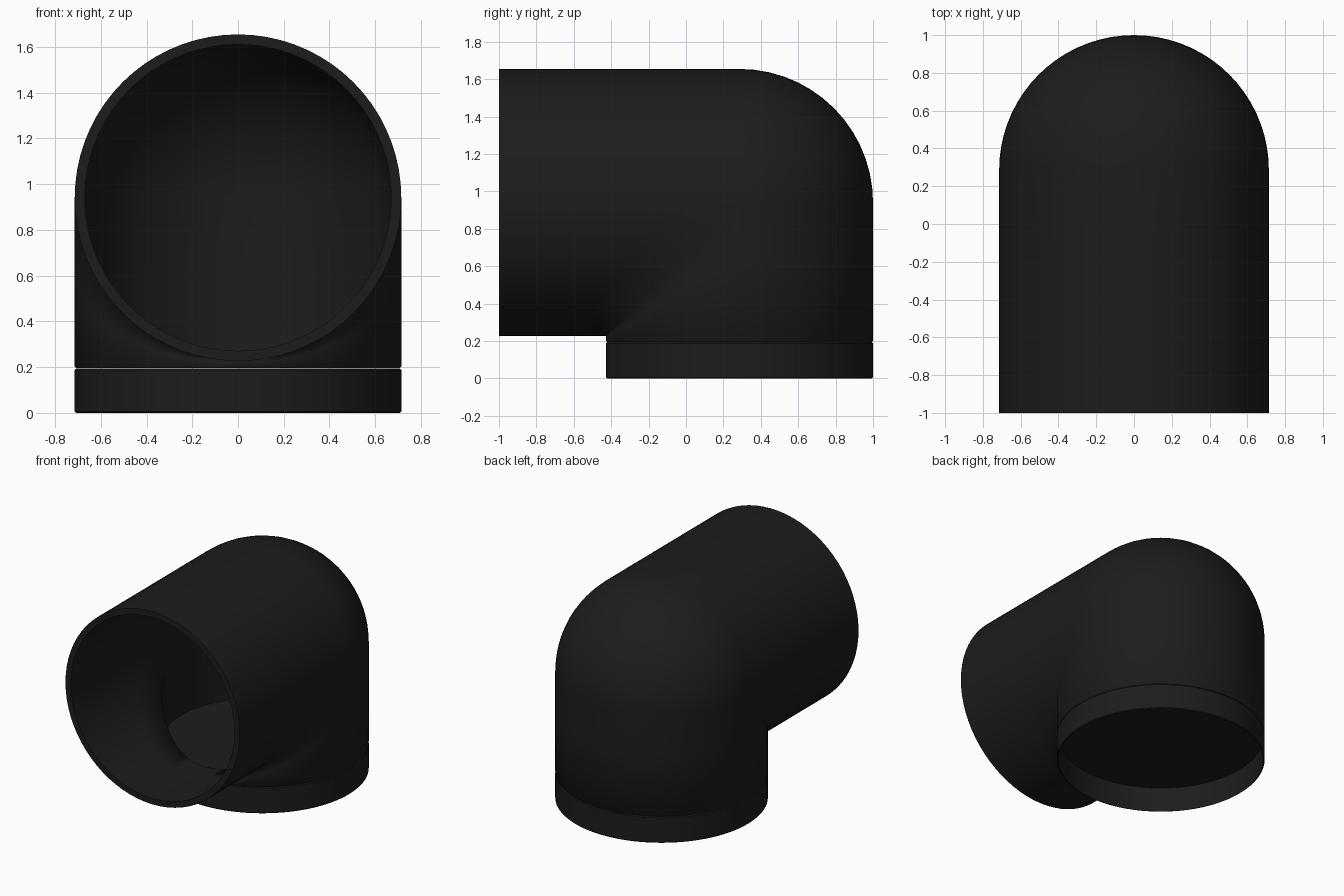
import bpy, bmesh
from math import sin, cos, pi, radians

if "Cube" in bpy.data.objects:
    bpy.data.objects.remove(bpy.data.objects["Cube"])

R, BORE = 0.714, 0.67      # outer and inner pipe radius
YC, ZC = 0.286, 0.941      # elbow centre
SEG, FAN = 72, 14

mat = bpy.data.materials.new("black_plastic")
mat.diffuse_color = (0.012, 0.012, 0.012, 1)
mat.use_nodes = True
mat.node_tree.nodes["Principled BSDF"].inputs["Base Color"].default_value = mat.diffuse_color


def ring(f):
    return [f(2 * pi * i / SEG) for i in range(SEG)]


def lerp(a, b, k):
    return [tuple(p + (q - p) * k for p, q in zip(u, v)) for u, v in zip(a, b)]


def elbow_rings(r, floor, lip):
    """Rings from the front mouth, round the elbow, down to the floor."""
    mouth = ring(lambda t: (r * cos(t), -1, ZC + r * sin(t)))
    fan = []
    for k in range(FAN + 1):
        a = pi / 2 * k / FAN

        def point(t):
            s = r * sin(t)
            if s >= 0:   # spherical back of the elbow
                return (r * cos(t), YC + s * sin(a), ZC + s * cos(a))
            return (r * cos(t), YC + s, ZC + s)   # mitred inside corner
        fan.append(ring(point))
    base = ring(lambda t: (r * cos(t), YC + r * sin(t), floor + lip))
    out = [mouth, lerp(mouth, fan[0], 0.7)] + fan + [lerp(fan[-1], base, 0.4), base]
    if lip:   # small chamfer above the collar groove
        q = r - lip
        out.append(ring(lambda t: (q * cos(t), YC + q * sin(t), floor)))
    return out


def skin(name, rings, cap_ends, angle):
    bm = bmesh.new()
    rows = [[bm.verts.new(p) for p in rg] for rg in rings]
    for a, b in zip(rows, rows[1:]):
        for i in range(SEG):
            j = (i + 1) % SEG
            bm.faces.new((a[i], a[j], b[j], b[i]))
    if cap_ends:
        bm.faces.new(rows[0])
        bm.faces.new(rows[-1])
    bmesh.ops.remove_doubles(bm, verts=bm.verts, dist=1e-5)
    bmesh.ops.recalc_face_normals(bm, faces=bm.faces)
    me = bpy.data.meshes.new(name)
    bm.to_mesh(me)
    bm.free()
    me.materials.append(mat)
    ob = bpy.data.objects.new(name, me)
    bpy.context.collection.objects.link(ob)
    bpy.ops.object.select_all(action='DESELECT')
    ob.select_set(True)
    bpy.context.view_layer.objects.active = ob
    bpy.ops.object.shade_smooth_by_angle(angle=radians(angle))
    return ob


# Hollow elbow: outer skin up to the mouth, then the bore back down to its floor
outer = elbow_rings(R, 0.196, 0.006)
inner = elbow_rings(BORE, 0.215, 0)
skin("elbow_pipe", outer[::-1] + inner, True, 85)

# Base collar: thin wall with bevelled edges, closed by a plate at the top
profile = [(0.704, 0.185), (0.704, 0.0), (0.708, 0.0), (R, 0.006),
           (R, 0.188), (0.708, 0.194)]
skin("base_collar",
     [ring(lambda t: (r * cos(t), YC + r * sin(t), z)) for r, z in profile], True, 30)
